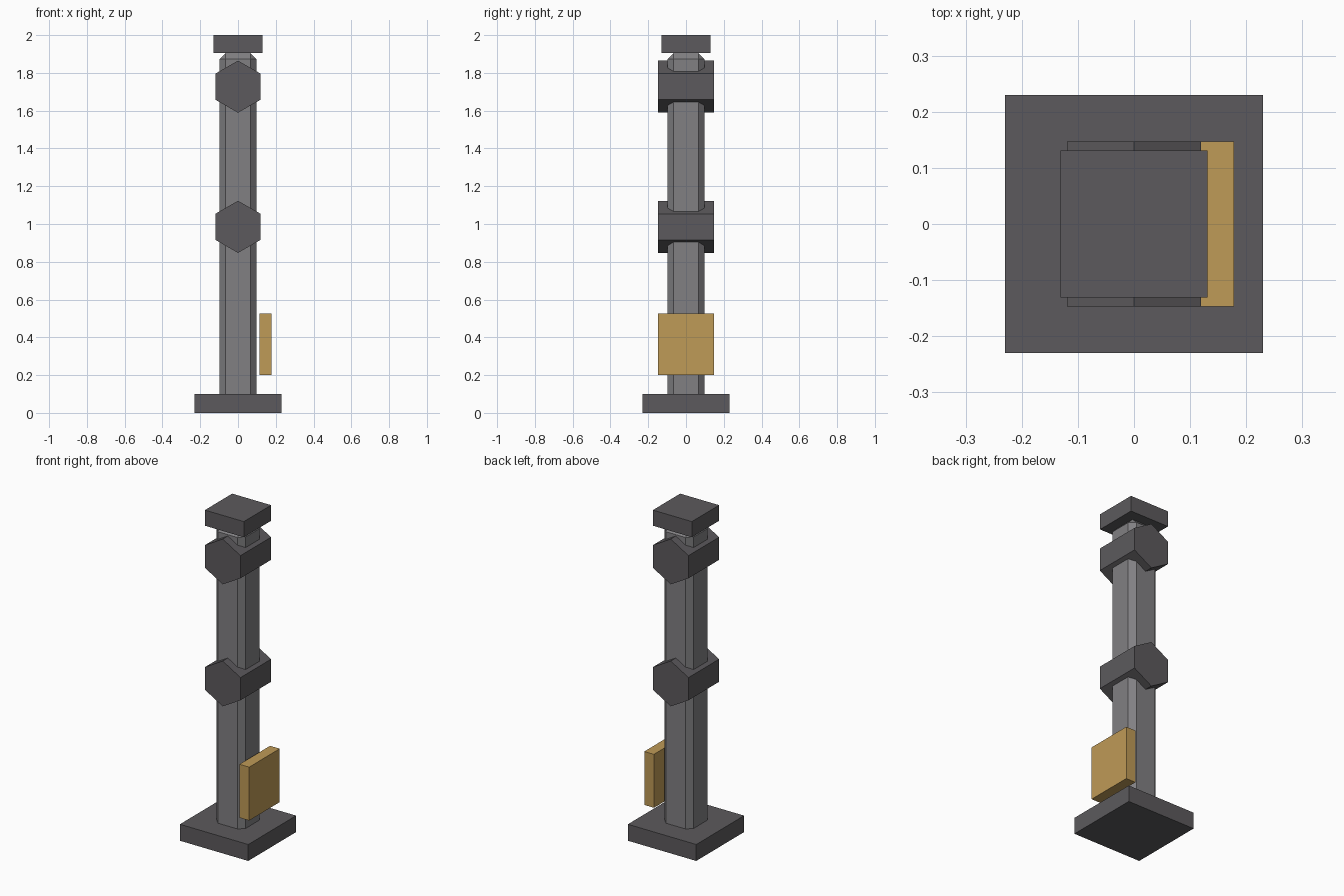
import bpy, bmesh, math
from mathutils import Matrix

if "Cube" in bpy.data.objects:
    bpy.data.objects.remove(bpy.data.objects["Cube"])


def material(name, rgb):
    m = bpy.data.materials.new(name)
    m.diffuse_color = (*rgb, 1)
    m.use_nodes = True
    m.node_tree.nodes["Principled BSDF"].inputs["Base Color"].default_value = m.diffuse_color
    return m


DARK = material("dark grey metal", (0.107, 0.102, 0.109))
GREY = material("mid grey metal", (0.220, 0.216, 0.226))
GOLD = material("ochre plate", (0.520, 0.325, 0.095))


def finish(bm, name, mat):
    bmesh.ops.recalc_face_normals(bm, faces=bm.faces)
    me = bpy.data.meshes.new(name)
    bm.to_mesh(me)
    bm.free()
    me.materials.append(mat)
    ob = bpy.data.objects.new(name, me)
    bpy.context.collection.objects.link(ob)
    return ob


def box(name, mat, x, y, z, bevel=0):
    """Box from (min, max) ranges, with optional chamfer on every edge."""
    bm = bmesh.new()
    bmesh.ops.create_cube(bm, size=1)
    size = [b - a for a, b in (x, y, z)]
    mid = [(a + b) / 2 for a, b in (x, y, z)]
    bmesh.ops.transform(bm, verts=bm.verts,
                        matrix=Matrix.Translation(mid) @ Matrix.Diagonal((*size, 1)))
    if bevel:
        bmesh.ops.bevel(bm, geom=bm.edges[:], offset=bevel, segments=1,
                        affect='EDGES', profile=0.5)
    return finish(bm, name, mat)


def hex_collar(name, z):
    """Six-sided block lying along y, with a point up and a point down."""
    bm = bmesh.new()
    ring = [bm.verts.new((0.138 * math.sin(i * math.pi / 3), -0.147,
                          z + 0.138 * math.cos(i * math.pi / 3))) for i in range(6)]
    face = bm.faces.new(ring)
    ext = bmesh.ops.extrude_face_region(bm, geom=[face], use_keep_orig=True)
    moved = [g for g in ext["geom"] if isinstance(g, bmesh.types.BMVert)]
    bmesh.ops.translate(bm, verts=moved, vec=(0, 0.294, 0))
    return finish(bm, name, DARK)


# foot, chamfered post and cap
box("base", DARK, (-0.23, 0.23), (-0.23, 0.23), (0, 0.1))
box("post", GREY, (-0.098, 0.098), (-0.098, 0.098), (0.06, 1.905), bevel=0.032)
box("cap", DARK, (-0.131, 0.131), (-0.131, 0.131), (1.905, 2.0))

# two collars around the post
hex_collar("lower_collar", 0.985)
hex_collar("upper_collar", 1.727)

# plate on the right side
box("side_plate", GOLD, (0.113, 0.178), (-0.147, 0.147), (0.2, 0.525))
